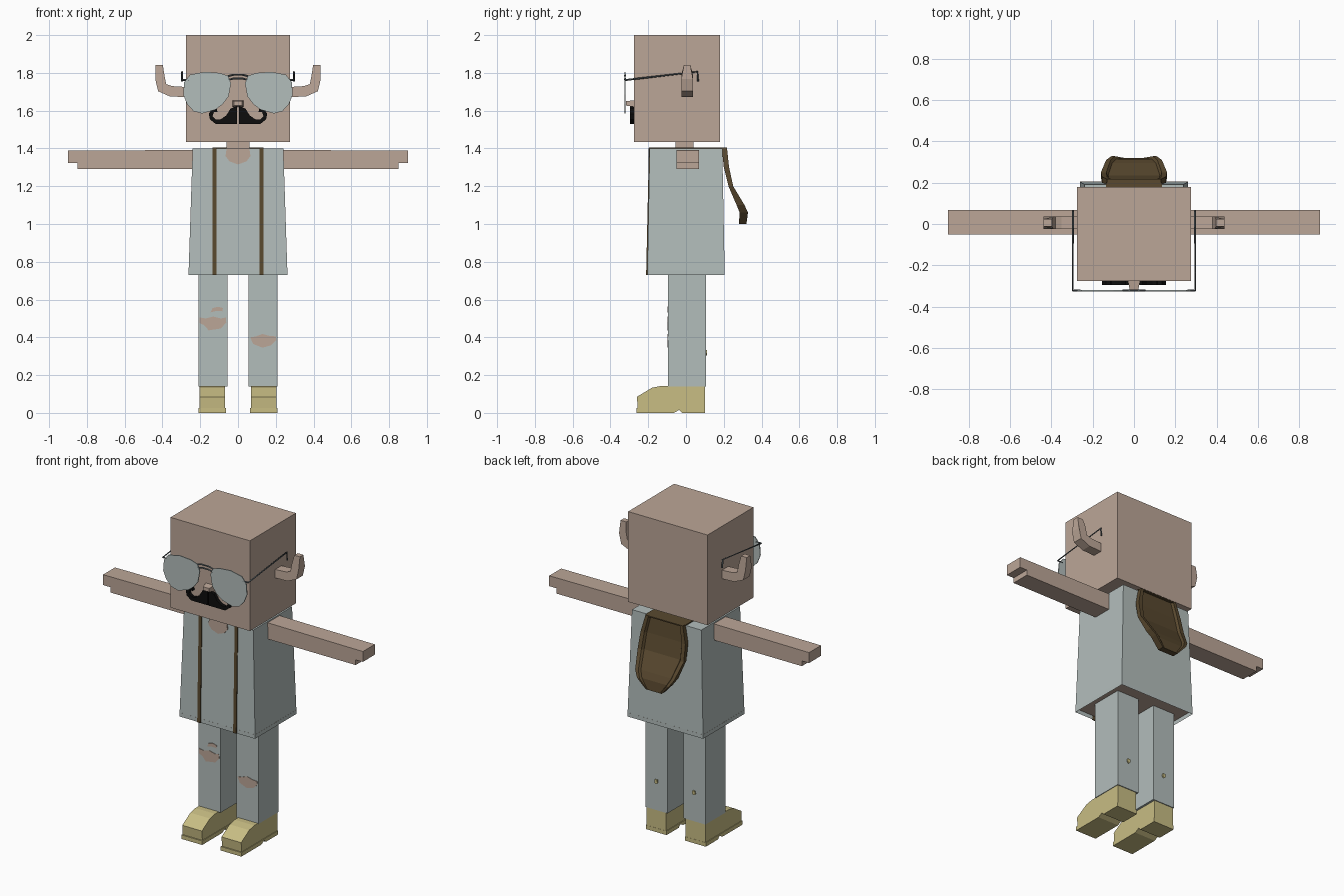
import bpy
import bmesh

if "Cube" in bpy.data.objects:
    bpy.data.objects.remove(bpy.data.objects["Cube"], do_unlink=True)


def make_mat(name, r, g, b):
    m = bpy.data.materials.new(name)
    m.use_nodes = True
    m.diffuse_color = (r, g, b, 1)
    bsdf = m.node_tree.nodes["Principled BSDF"]
    bsdf.inputs["Base Color"].default_value = (r, g, b, 1)
    bsdf.inputs["Roughness"].default_value = 0.8
    return m


skin = make_mat("skin", 0.50, 0.38, 0.31)
cloth = make_mat("pale_grey_blue", 0.45, 0.51, 0.50)
yellow = make_mat("shoe_yellow", 0.58, 0.51, 0.23)
brown = make_mat("dark_brown", 0.10, 0.066, 0.028)
slate = make_mat("slate", 0.09, 0.11, 0.12)
black = make_mat("black", 0.004, 0.004, 0.004)


def finish(name, bm, *mats):
    bmesh.ops.recalc_face_normals(bm, faces=bm.faces)
    me = bpy.data.meshes.new(name)
    bm.to_mesh(me)
    bm.free()
    for m in mats:
        me.materials.append(m)
    ob = bpy.data.objects.new(name, me)
    bpy.context.collection.objects.link(ob)
    return ob


def loft(bm, rings):
    """Skin a closed surface through equal-sized rings of points."""
    rows = [[bm.verts.new(p) for p in ring] for ring in rings]
    n = len(rows[0])
    for a, b in zip(rows, rows[1:]):
        for i in range(n):
            j = (i + 1) % n
            bm.faces.new((a[i], a[j], b[j], b[i]))
    bm.faces.new(rows[0])
    bm.faces.new(rows[-1])


def prism(name, pts, axis, a, b, mat):
    """Extrude a profile: axis x takes (y, z) points, axis y takes (x, z)."""
    def ring(d):
        return [(d, u, v) if axis == "x" else (u, d, v) for u, v in pts]
    bm = bmesh.new()
    loft(bm, [ring(a), ring(b)])
    return finish(name, bm, mat)


def box(name, x0, x1, y0, y1, z0, z1, mat):
    return prism(name, [(x0, z0), (x1, z0), (x1, z1), (x0, z1)], "y", y0, y1, mat)


def wire(name, pts, radius, mat):
    cu = bpy.data.curves.new(name, "CURVE")
    cu.dimensions = "3D"
    cu.bevel_depth = radius
    cu.bevel_resolution = 0
    cu.use_fill_caps = True
    sp = cu.splines.new("POLY")
    sp.points.add(len(pts) - 1)
    for p, co in zip(sp.points, pts):
        p.co = (*co, 1)
    cu.materials.append(mat)
    ob = bpy.data.objects.new(name, cu)
    bpy.context.collection.objects.link(ob)


def flip(pts, s):
    return [(s * u, v) for u, v in pts]


# Head, neck and nose
box("head", -0.275, 0.275, -0.275, 0.18, 1.435, 2.0, skin)
box("neck", -0.06, 0.06, -0.055, 0.04, 1.39, 1.44, skin)
nose = prism("nose", [(-0.275, 1.62), (-0.317, 1.627), (-0.317, 1.65), (-0.275, 1.655)],
             "x", -0.03, 0.03, skin)
for v in nose.data.vertices:
    if v.co.y < -0.3:
        v.co.x *= 0.7

# Tapered jacket with a recessed underside in skin colour
bm = bmesh.new()
loft(bm, [[(sx * w, sy * d, z) for sx, sy in ((-1, -1), (1, -1), (1, 1), (-1, 1))]
          for w, d, z in ((0.262, 0.205, 0.73), (0.24, 0.192, 1.4))])
bm.faces.ensure_lookup_table()
bottom = min(bm.faces, key=lambda f: f.calc_center_median().z)
bmesh.ops.inset_region(bm, faces=[bottom], thickness=0.012)
for v in bottom.verts:
    v.co.z += 0.025
bottom.material_index = 1
finish("jacket", bm, cloth, skin)

# Open collar
prism("open_collar", [(-0.06, 1.402), (-0.066, 1.36), (-0.045, 1.332), (0, 1.315),
                      (0.045, 1.332), (0.066, 1.36), (0.06, 1.402)],
      "y", -0.199, -0.19, skin)

# Hood lofted down the back with a raised rim and a sunken panel
bm = bmesh.new()
rings = []
for z, w, y0, y1 in ((1.402, 0.13, 0.19, 0.217), (1.3, 0.155, 0.2, 0.228),
                     (1.2, 0.16, 0.225, 0.25), (1.1, 0.135, 0.268, 0.31),
                     (1.06, 0.11, 0.284, 0.328), (1.0, 0.055, 0.28, 0.32)):
    sink = 0.0 if z < 1.02 else 0.014
    half = [(w, y0), (w, y1), (w * 0.84, y1), (w * 0.78, y1 - sink)]
    rings.append([(x, y, z) for x, y in half] + [(-x, y, z) for x, y in reversed(half)])
loft(bm, rings)
finish("hood", bm, brown)
box("hood_neckband", -0.13, 0.13, 0.1, 0.217, 1.399, 1.406, brown)

# Body profiles reused on both sides
horn = [(0.27, 1.725), (0.35, 1.73), (0.38, 1.74), (0.39, 1.79), (0.398, 1.842),
        (0.437, 1.842), (0.438, 1.767), (0.423, 1.703), (0.36, 1.675), (0.27, 1.672)]
arm = [(0.23, 1.392), (0.9, 1.388), (0.9, 1.323), (0.85, 1.323), (0.85, 1.29), (0.23, 1.29)]
strap = [(-0.205, 0.73), (-0.19, 1.399), (0.2, 1.399), (0.2, 1.406),
         (-0.196, 1.406), (-0.211, 0.73)]
shoe = [(-0.255, 0.02), (-0.26, 0.085), (-0.18, 0.133), (-0.13, 0.143), (0.1, 0.145),
        (0.1, 0.02)]
sole = [(-0.263, 0), (-0.263, 0.025), (0.101, 0.025), (0.101, 0), (-0.02, 0),
        (-0.035, 0.016), (-0.065, 0)]
lens = [(0.254, 1.79), (0.175, 1.806), (0.1, 1.8), (0.053, 1.785), (0.037, 1.745),
        (0.05, 1.675), (0.08, 1.635), (0.12, 1.605), (0.19, 1.585), (0.235, 1.597),
        (0.27, 1.635), (0.29, 1.685), (0.285, 1.75)]
moustache = [(0.004, 1.53), (0.118, 1.53), (0.148, 1.553), (0.155, 1.583), (0.135, 1.612),
             (0.113, 1.61), (0.108, 1.592), (0.128, 1.592), (0.135, 1.57), (0.115, 1.552),
             (0.09, 1.555), (0.062, 1.575), (0.04, 1.61), (0.004, 1.625)]

for s, side in ((1, "left"), (-1, "right")):
    # Horn-shaped ears, narrowed at the tip
    ear = prism(side + "_ear", flip(horn, s), "y", -0.025, 0.037, skin)
    for v in ear.data.vertices:
        if v.co.z > 1.82:
            v.co.y = 0.006 + (v.co.y - 0.006) * 0.55

    # Limbs and footwear
    prism(side + "_arm", flip(arm, s), "y", -0.05, 0.068, skin)
    prism(side + "_trouser_leg", flip([(0.055, 0.14), (0.208, 0.14), (0.208, 0.756),
                                       (0.055, 0.756)], s), "y", -0.095, 0.105, cloth)
    prism(side + "_shoe", shoe, "x", s * 0.068, s * 0.204, yellow)
    prism(side + "_sole", sole, "x", s * 0.064, s * 0.208, yellow)
    prism(side + "_strap", strap, "x", s * 0.114, s * 0.135, brown)
    prism(side + "_heel_patch", flip([(0.12, 0.315), (0.13, 0.305), (0.142, 0.315),
                                      (0.138, 0.333), (0.122, 0.333)], s),
          "y", 0.104, 0.112, yellow)

    # Face details
    prism(side + "_moustache", flip(moustache, s), "y", -0.296, -0.27, black)
    prism(side + "_lens", flip(lens, s), "y", -0.326, -0.32, cloth)
    wire(side + "_temple_arm", [(s * 0.26, -0.322, 1.762), (s * 0.296, -0.322, 1.762),
                                (s * 0.296, 0.06, 1.806), (s * 0.296, 0.064, 1.755)],
         0.005, slate)

# Bridge of the glasses
for z in (1.79, 1.77):
    wire("glasses_bridge", [(-0.055, -0.322, z - 0.008), (-0.025, -0.322, z),
                            (0.025, -0.322, z), (0.055, -0.322, z - 0.008)], 0.005, slate)

# Torn knees
tears = {
    "right_knee_tear": [(-0.203, 0.505), (-0.203, 0.475), (-0.18, 0.465), (-0.155, 0.437),
                        (-0.09, 0.447), (-0.062, 0.48), (-0.065, 0.505), (-0.09, 0.5),
                        (-0.13, 0.51), (-0.17, 0.5)],
    "right_upper_tear": [(-0.145, 0.532), (-0.135, 0.555), (-0.105, 0.562), (-0.08, 0.555),
                         (-0.082, 0.538), (-0.115, 0.54)],
    "left_knee_tear": [(0.065, 0.4), (0.08, 0.365), (0.13, 0.345), (0.175, 0.358),
                       (0.203, 0.385), (0.2, 0.405), (0.165, 0.408), (0.13, 0.418),
                       (0.095, 0.405)],
}
for name, pts in tears.items():
    prism(name, pts, "y", -0.098, -0.092, skin)
